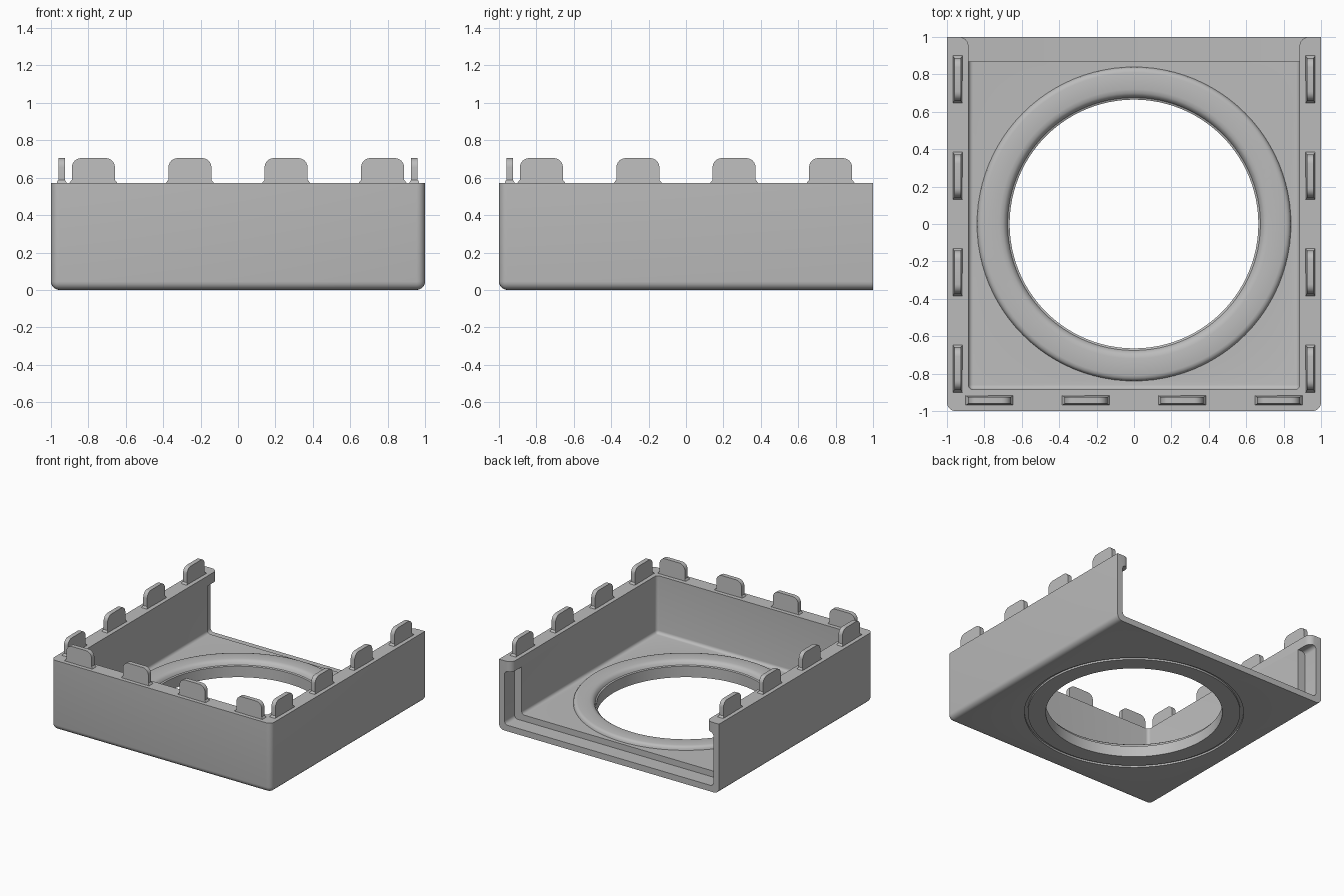
import bpy
import bmesh
from math import pi, sin, cos
from mathutils import Matrix, Vector

cube = bpy.data.objects.get("Cube")
if cube:
    bpy.data.objects.remove(cube, do_unlink=True)

grey = bpy.data.materials.new("plain grey")
grey.use_nodes = True
grey.diffuse_color = (0.5, 0.5, 0.5, 1)
grey.node_tree.nodes["Principled BSDF"].inputs["Base Color"].default_value = grey.diffuse_color

RIM = 0.573      # height of the wall tops
INNER = 0.885    # inner face of the walls
FLOOR = 0.1


def finish(name, bm):
    """Turn a bmesh into a linked object."""
    bmesh.ops.recalc_face_normals(bm, faces=bm.faces)
    mesh = bpy.data.meshes.new(name)
    bm.to_mesh(mesh)
    bm.free()
    mesh.materials.append(grey)
    obj = bpy.data.objects.new(name, mesh)
    bpy.context.collection.objects.link(obj)
    return obj


def smooth(obj):
    bpy.ops.object.select_all(action="DESELECT")
    obj.select_set(True)
    bpy.context.view_layer.objects.active = obj
    bpy.ops.object.shade_smooth_by_angle(angle=pi / 5)


def box(name, lo, hi, rounded, radius):
    """Box between two corners; rounded(mid, axis) picks edges to bevel."""
    lo, hi = Vector(lo), Vector(hi)
    bm = bmesh.new()
    bmesh.ops.create_cube(bm, size=1)
    edges = []
    for e in bm.edges:
        mid = (e.verts[0].co + e.verts[1].co) / 2
        d = e.verts[0].co - e.verts[1].co
        axis = max(range(3), key=lambda i: abs(d[i]))
        if rounded(mid, axis):
            edges.append(e)
    for v in bm.verts:
        v.co = Vector([lo[i] + (v.co[i] + 0.5) * (hi[i] - lo[i]) for i in range(3)])
    bmesh.ops.bevel(bm, geom=edges, offset=radius, segments=5,
                    profile=0.5, affect="EDGES", clamp_overlap=True)
    return finish(name, bm)


def prism(name, points, z0, z1):
    """Vertical extrusion of a plan outline."""
    bm = bmesh.new()
    face = bm.faces.new([bm.verts.new((x, y, z0)) for x, y in points])
    top = bmesh.ops.extrude_face_region(bm, geom=[face])["geom"]
    verts = [g for g in top if isinstance(g, bmesh.types.BMVert)]
    bmesh.ops.translate(bm, verts=verts, vec=(0, 0, z1 - z0))
    return finish(name, bm)


def cut(obj, cutter):
    mod = obj.modifiers.new("cut", "BOOLEAN")
    mod.operation, mod.solver, mod.object = "DIFFERENCE", "EXACT", cutter
    bpy.ops.object.select_all(action="DESELECT")
    bpy.context.view_layer.objects.active = obj
    obj.select_set(True)
    bpy.ops.object.modifier_apply(modifier=mod.name)
    bpy.data.objects.remove(cutter, do_unlink=True)


# Tray body: rounded below and at the front, square at the open back
def tray_edges(mid, axis):
    return (mid.z < -0.1 and mid.y < 0.1) or (axis == 2 and mid.y < 0)


body = box("tray_body", (-1, -1, 0), (1, 1, RIM), tray_edges, 0.045)
cut(body, box("cavity", (-INNER, -INNER, FLOOR), (INNER, 1.5, 1), tray_edges, 0.025))

# Rebate around the open back, under the wall lips
cut(body, box("rebate", (-0.95, 0.87, 0.05), (0.95, 1.5, 0.49),
              lambda mid, axis: axis == 1, 0.03))

# Rounded lip corners at the back
R = 0.05
for side in (-1, 1):
    arc = [(INNER + R - R * cos(t * pi / 12), 1 - R + R * sin(t * pi / 12)) for t in range(7)]
    outline = arc + [(INNER + R, 1.1), (0.8, 1.1), (0.8, 1 - R)]
    cut(body, prism("lip_corner", [(side * x, y) for x, y in outline], 0.4, 0.7))

# Round opening in the floor
bm = bmesh.new()
bmesh.ops.create_cone(bm, cap_ends=True, segments=96, radius1=0.825, radius2=0.825, depth=1)
cut(body, finish("opening", bm))
smooth(body)

# Raised ring around the opening, with a narrow groove underneath
profile = [(0.665, 0), (0.8, 0), (0.8, 0.015), (0.83, 0.015), (0.83, 0.095),
           (0.84, 0.098), (0.836, 0.115), (0.825, 0.126), (0.81, 0.13), (0.72, 0.13),
           (0.7, 0.126), (0.685, 0.115), (0.676, 0.095), (0.665, 0.09)]
bm = bmesh.new()
verts = [bm.verts.new((r, 0, z)) for r, z in profile]
edges = [bm.edges.new((v, verts[i - 1])) for i, v in enumerate(verts)]
bmesh.ops.spin(bm, geom=verts + edges, cent=(0, 0, 0), axis=(0, 0, 1),
               angle=2 * pi, steps=96, use_merge=True)
bmesh.ops.remove_doubles(bm, verts=bm.verts, dist=0.0001)
smooth(finish("floor_ring", bm))


# Tabs along the wall tops
def tab(name, x, y, turn):
    w, top, r, t = 0.115, 0.705, 0.05, 0.018
    corner = [(w - r + r * cos(a * pi / 12), top - r + r * sin(a * pi / 12)) for a in range(7)]
    half = [(w + 0.014, RIM - 0.005), (w + 0.01, RIM + 0.004), (w, RIM + 0.015)] + corner
    outline = half + [(-u, z) for u, z in reversed(half)]
    bm = bmesh.new()
    face = bm.faces.new([bm.verts.new((u, -t, z)) for u, z in outline])
    new = bmesh.ops.extrude_face_region(bm, geom=[face])["geom"]
    bmesh.ops.translate(bm, vec=(0, 2 * t, 0),
                        verts=[g for g in new if isinstance(g, bmesh.types.BMVert)])
    # flared foot
    for v in bm.verts:
        if v.co.z < RIM + 0.01:
            v.co.y *= 1.4
    bm.transform(Matrix.Translation((x, y, 0)) @ Matrix.Rotation(turn, 4, "Z"))
    smooth(finish(name, bm))


for i, pos in enumerate((-0.773, -0.257, 0.257, 0.773), 1):
    tab(f"front_tab_{i}", pos, -0.943, 0)
    tab(f"left_tab_{i}", 0.943, pos, pi / 2)
    tab(f"right_tab_{i}", -0.943, pos, pi / 2)
